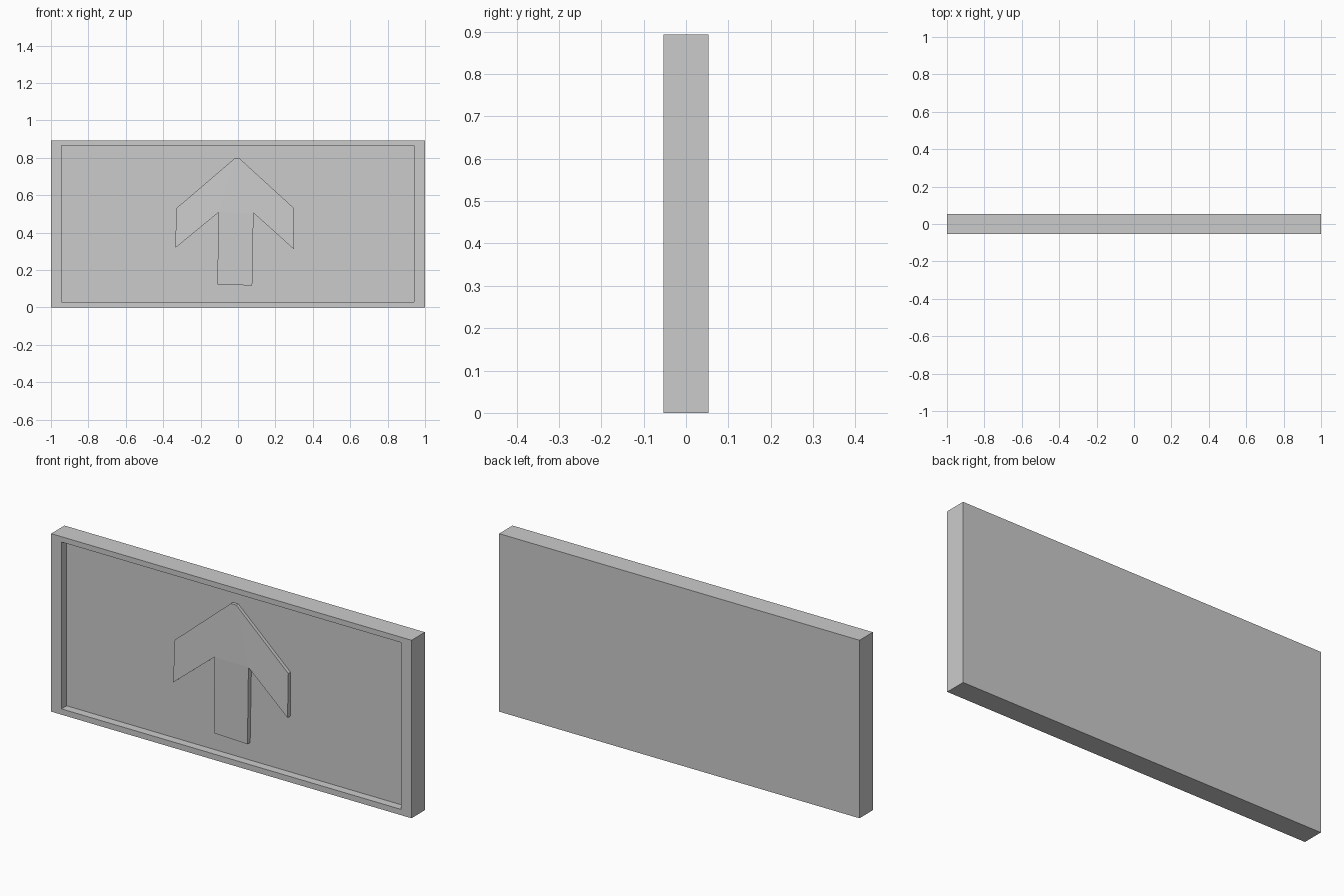
import bpy, bmesh

if "Cube" in bpy.data.objects:
    bpy.data.objects.remove(bpy.data.objects["Cube"])

FRONT, FLOOR, BACK = -0.053, -0.012, 0.053


def make_object(name, bm):
    bmesh.ops.recalc_face_normals(bm, faces=bm.faces)
    mesh = bpy.data.meshes.new(name)
    bm.to_mesh(mesh)
    bm.free()
    obj = bpy.data.objects.new(name, mesh)
    bpy.context.collection.objects.link(obj)
    return obj


def rect(bm, x0, x1, z0, z1, y):
    return [bm.verts.new((x, y, z)) for x, z in
            ((x0, z0), (x1, z0), (x1, z1), (x0, z1))]


# Panel with a raised border: nested rectangles joined into one closed shell
bm = bmesh.new()
outer, inner = (-1, 1, 0, 0.893), (-0.943, 0.942, 0.029, 0.866)
rings = [rect(bm, *outer, BACK), rect(bm, *outer, FRONT),
         rect(bm, *inner, FRONT), rect(bm, *inner, FLOOR)]
for a, b in zip(rings, rings[1:]):
    for i in range(4):
        j = (i + 1) % 4
        bm.faces.new((a[i], a[j], b[j], b[i]))
bm.faces.new(rings[0])
bm.faces.new(rings[-1])
make_object("framed_panel", bm)

# Raised arrow: outline (x, z, front y), tip and shoulders slightly lower
outline = [(-0.02, 0.795, -0.028), (-0.33, 0.53, -0.030), (-0.335, 0.318, -0.036),
           (-0.105, 0.507, -0.036), (-0.11, 0.123, -0.034), (0.076, 0.117, -0.034),
           (0.083, 0.505, -0.036), (0.30, 0.31, -0.036), (0.30, 0.53, -0.030),
           (0.01, 0.795, -0.028)]
bm = bmesh.new()
top = [bm.verts.new((x, y, z)) for x, z, y in outline]
base = [bm.verts.new((x, FLOOR + 0.005, z)) for x, z, y in outline]
# Left wing, shaft and right wing on both faces
for verts in (top, base):
    for part in ((0, 1, 2, 3), (0, 3, 6, 9), (3, 4, 5, 6), (9, 6, 7, 8)):
        bm.faces.new([verts[i] for i in part])
# Side walls
for i in range(len(top)):
    j = (i + 1) % len(top)
    bm.faces.new((top[i], top[j], base[j], base[i]))
make_object("raised_arrow", bm)
